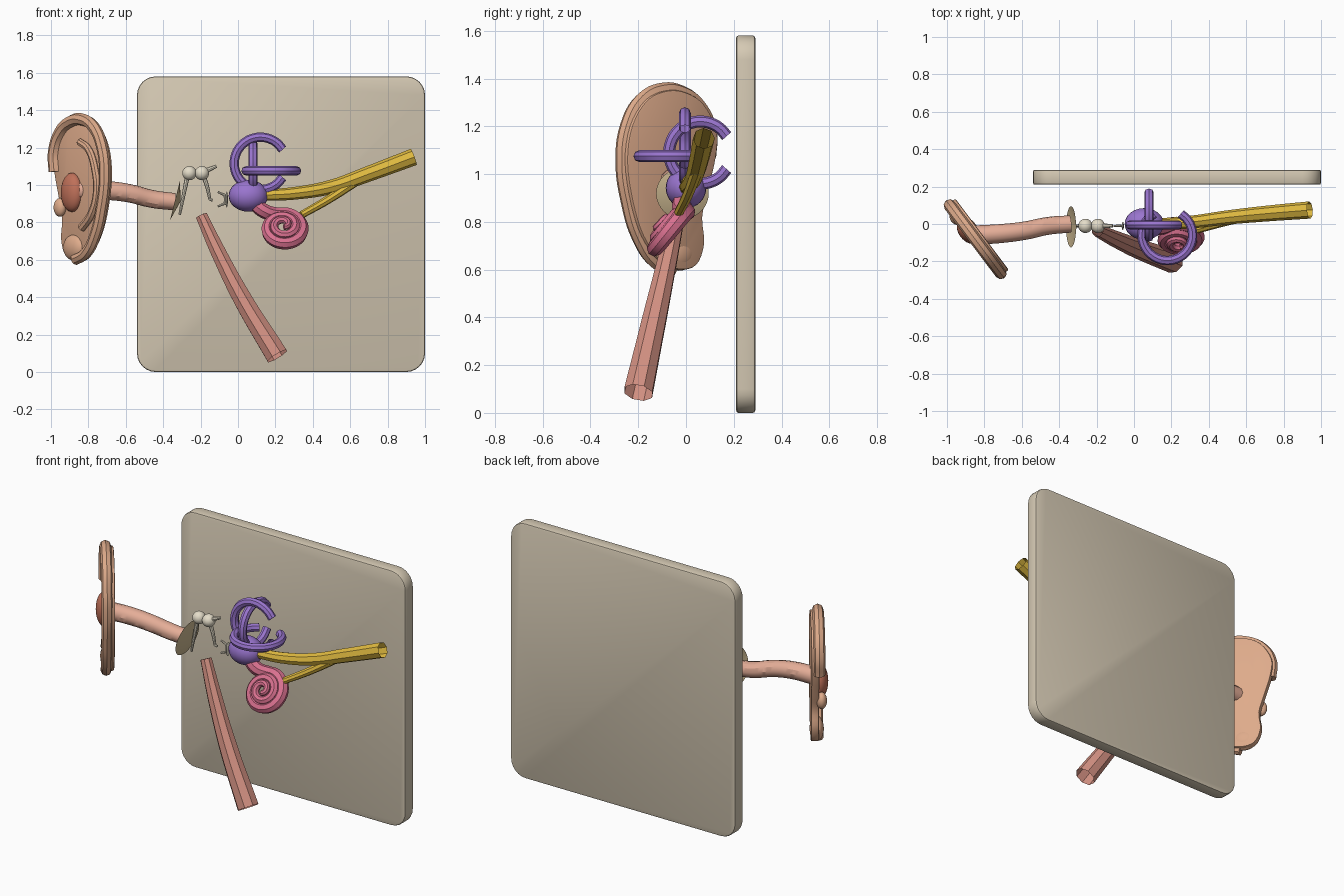
import bpy, bmesh
from math import sin, cos, radians
from mathutils import Matrix, Vector

default_cube = bpy.data.objects.get("Cube")
if default_cube:
    bpy.data.objects.remove(default_cube, do_unlink=True)


def material(name, red, green, blue):
    colour = [(c / 255) ** 2.2 for c in (red, green, blue)] + [1]
    mat = bpy.data.materials.new(name)
    mat.use_nodes = True
    mat.diffuse_color = colour
    shader = next(n for n in mat.node_tree.nodes if n.type == "BSDF_PRINCIPLED")
    shader.inputs["Base Color"].default_value = colour
    return mat


SKIN = material("skin", 222, 170, 138)
CONCHA = material("concha_red", 190, 112, 90)
CANAL = material("canal_pink", 228, 172, 150)
DRUM = material("membrane_tan", 205, 185, 145)
BONE = material("bone", 228, 220, 200)
PURPLE = material("labyrinth_purple", 152, 116, 205)
PINK = material("cochlea_pink", 216, 112, 142)
YELLOW = material("nerve_yellow", 222, 184, 66)
TUBE = material("tube_rose", 208, 142, 128)
BOARD = material("board_beige", 212, 200, 178)


def finish(obj, name, mat):
    obj.name = obj.data.name = name
    obj.data.materials.clear()
    obj.data.materials.append(mat)
    bpy.ops.object.select_all(action="DESELECT")
    obj.select_set(True)
    bpy.context.view_layer.objects.active = obj
    bpy.ops.object.shade_smooth_by_angle()
    return obj


def from_bmesh(bm, name, mat):
    mesh = bpy.data.meshes.new(name)
    bmesh.ops.recalc_face_normals(bm, faces=bm.faces)
    bm.to_mesh(mesh)
    bm.free()
    obj = bpy.data.objects.new(name, mesh)
    bpy.context.collection.objects.link(obj)
    return finish(obj, name, mat)


def tube(name, points, start, end, mat, rounding=2, caps=False):
    """Smooth tube through points, tapering from start to end radius."""
    curve = bpy.data.curves.new(name, "CURVE")
    curve.dimensions = "3D"
    curve.bevel_depth = 1
    curve.bevel_resolution = rounding
    curve.use_fill_caps = caps
    curve.resolution_u = 6
    spline = curve.splines.new("BEZIER")
    spline.bezier_points.add(len(points) - 1)
    for i, (knot, p) in enumerate(zip(spline.bezier_points, points)):
        knot.co = p
        knot.handle_left_type = knot.handle_right_type = "AUTO"
        knot.radius = start + (end - start) * i / (len(points) - 1)
    obj = bpy.data.objects.new(name, curve)
    bpy.context.collection.objects.link(obj)
    bpy.ops.object.select_all(action="DESELECT")
    obj.select_set(True)
    bpy.context.view_layer.objects.active = obj
    bpy.ops.object.convert(target="MESH")
    return finish(bpy.context.object, name, mat)


def ellipsoid(name, matrix, radii, mat):
    bm = bmesh.new()
    bmesh.ops.create_uvsphere(bm, u_segments=24, v_segments=16, radius=1)
    bm.transform(matrix @ Matrix.Diagonal((*radii, 1)))
    return from_bmesh(bm, name, mat)


def at(x, y, z):
    return Matrix.Translation((x, y, z))


# Backing board with rounded corners
bm = bmesh.new()
bmesh.ops.create_cube(bm, size=1)
bm.transform(at(.23, .25, .79) @ Matrix.Diagonal((1.54, .08, 1.58, 1)))
corners = [e for e in bm.edges if abs(e.verts[0].co.y - e.verts[1].co.y) > .05]
bmesh.ops.bevel(bm, geom=corners, offset=.1, segments=6, profile=.5, affect="EDGES")
rims = [e for e in bm.edges if abs(e.verts[0].co.y - e.verts[1].co.y) < .01]
bmesh.ops.bevel(bm, geom=rims, offset=.01, segments=2, profile=.5, affect="EDGES")
from_bmesh(bm, "backing_board", BOARD)

# Outer ear: local axes are across, up, and outward from the head
EAR = Matrix(((.6, 0, -.8, -.835), (-.8, 0, -.6, -.075), (0, 1, 0, 0), (0, 0, 0, 1)))


def ear(u, z, n):
    return EAR @ Vector((u, z, n))


outline = [(-.23, 1.07), (-.235, 1.18), (-.17, 1.29), (-.08, 1.34), (.02, 1.35),
           (.13, 1.31), (.21, 1.2), (.235, 1.05), (.205, .88), (.15, .74),
           (.06, .635), (-.04, .6), (-.13, .62), (-.17, .71), (-.16, .82), (-.19, .93)]


def rounded_loop(points, steps=4):
    """Closed cubic curve through the points."""
    result = []
    for i in range(len(points)):
        a, b, c, d = (Vector(points[(i + k) % len(points)]) for k in (-1, 0, 1, 2))
        for s in range(steps):
            t = s / steps
            result.append(b + (c - a) * t / 2 + (a - b * 2.5 + c * 2 - d / 2) * t * t
                          + ((b - c) * 1.5 + (d - a) / 2) * t ** 3)
    return result


bm = bmesh.new()
back = bm.faces.new([bm.verts.new(ear(p.x, p.y, -.03)) for p in rounded_loop(outline)])
front = bmesh.ops.extrude_face_region(bm, geom=[back])["geom"]
outward = EAR.to_3x3() @ Vector((0, 0, .045))
bmesh.ops.translate(bm, vec=outward, verts=[v for v in front if isinstance(v, bmesh.types.BMVert)])
bmesh.ops.recalc_face_normals(bm, faces=bm.faces)
edges = [e for e in bm.edges if any(len(f.verts) > 4 for f in e.link_faces)]
bmesh.ops.bevel(bm, geom=edges, offset=.008, segments=2, profile=.5, affect="EDGES")
from_bmesh(bm, "ear_plate", SKIN)

tube("ear_helix", [ear(u * .96, z, .015) for u, z in outline[:12]], .034, .03, SKIN, caps=True)
fold = [(.01, 1.23), (.09, 1.19), (.15, 1.08), (.165, .96), (.12, .85), (.03, .77)]
tube("ear_antihelix", [ear(u, z, .022) for u, z in fold], .02, .024, SKIN, caps=True)
for name, place, radii, mat in (
        ("ear_concha", (-.06, .96, .02), (.075, .105, .05), CONCHA),
        ("ear_tragus", (-.155, .88, .03), (.04, .05, .03), SKIN),
        ("ear_lobe", (-.06, .665, .005), (.085, .07, .04), SKIN)):
    ellipsoid(name, EAR @ at(*place), radii, mat)

# Ear canal
tube("ear_canal", [(-.85, -.06, .97), (-.7, -.05, .97), (-.58, -.035, .955),
                   (-.46, -.01, .925), (-.34, 0, .91)], .052, .046, CANAL, rounding=4)

# Eardrum, a shallow tilted cone
bm = bmesh.new()
bmesh.ops.create_cone(bm, segments=32, radius1=.11, radius2=0, depth=.03)
bottom = [f for f in bm.faces if len(f.verts) > 4]
bmesh.ops.delete(bm, geom=bottom, context="FACES_ONLY")
bm.transform(at(-.322, -.015, .915) @ Matrix.Rotation(radians(104), 4, "Y"))
from_bmesh(bm, "eardrum", DRUM)

# Ossicles
for name, x in (("malleus_head", -.26), ("incus_body", -.193)):
    ellipsoid(name, at(x, -.01, 1.063), (.038, .038, .038), BONE)
for name, points, start, end in (
        ("malleus_handle", [(-.27, 1.05), (-.29, .95), (-.312, .84)], .013, .007),
        ("incus_short_process", [(-.19, 1.065), (-.15, 1.085), (-.115, 1.1)], .015, .009),
        ("incus_long_process", [(-.185, 1.05), (-.165, .99), (-.15, .92)], .013, .008),
        ("incus_tip", [(-.152, .922), (-.135, .918)], .008, .007),
        ("stapes_upper_limb", [(-.108, .962), (-.09, .955), (-.062, .945)], .006, .005),
        ("stapes_lower_limb", [(-.108, .885), (-.09, .892), (-.062, .9)], .006, .005),
        ("stapes_arch", [(-.095, .955), (-.075, .945), (-.07, .923), (-.075, .9), (-.095, .892)],
         .006, .006)):
    tube(name, [(x, -.01, z) for x, z in points], start, end, BONE, caps=True)
ellipsoid("stapes_footplate", at(-.06, -.01, .922), (.006, .022, .042), BONE)

# Vestibule and three semicircular canals
ellipsoid("vestibule", at(.055, 0, .942), (.105, .085, .085), PURPLE)
X, Y, Z = (Vector(v) for v in ((1, 0, 0), (0, 1, 0), (0, 0, 1)))
for name, centre, gap, side, radius in (
        ("superior_canal", (.12, -.005, 1.115), X, Z, .14),
        ("posterior_canal", (.08, .06, 1.09), Y, Z, .13),
        ("lateral_canal", (.178, -.06, 1.075), Y, X, .135)):
    angles = [radians(32 + a * 296 / 16) for a in range(17)]
    arc = [Vector(centre) + (gap * cos(a) + side * sin(a)) * radius for a in angles]
    tube(name, arc, .025, .025, PURPLE)

# Cochlea: a rising spiral leaning forward
across, up, axis = X, Vector((0, .6, .8)), Vector((0, -.8, .6))
path = [Vector((.08, -.01, .91)), Vector((.14, -.02, .86))]
turns = 36
for i in range(turns + 1):
    t = i / turns
    a = radians(105 - 900 * t)
    r = .112 - .092 * t
    path.append(Vector((.24, -.065, .755)) + (across * cos(a) + up * sin(a)) * r + axis * .06 * t)
tube("cochlea", path, .04, .016, PINK, caps=True)

# Nerve with its cochlear branch
tube("nerve_trunk", [(.13, 0, .945), (.3, .01, .955), (.5, .035, .99),
                     (.7, .055, 1.06), (.94, .075, 1.15)], .03, .046, YELLOW)
tube("nerve_cochlear_branch", [(.34, -.03, .84), (.48, .01, .92), (.64, .05, 1.025)],
     .02, .026, YELLOW)

# Tube leading down to the throat
tube("throat_tube", [(-.195, -.035, .835), (-.1, -.08, .63), (.03, -.135, .38),
                     (.21, -.2, .085)], .034, .064, TUBE)
